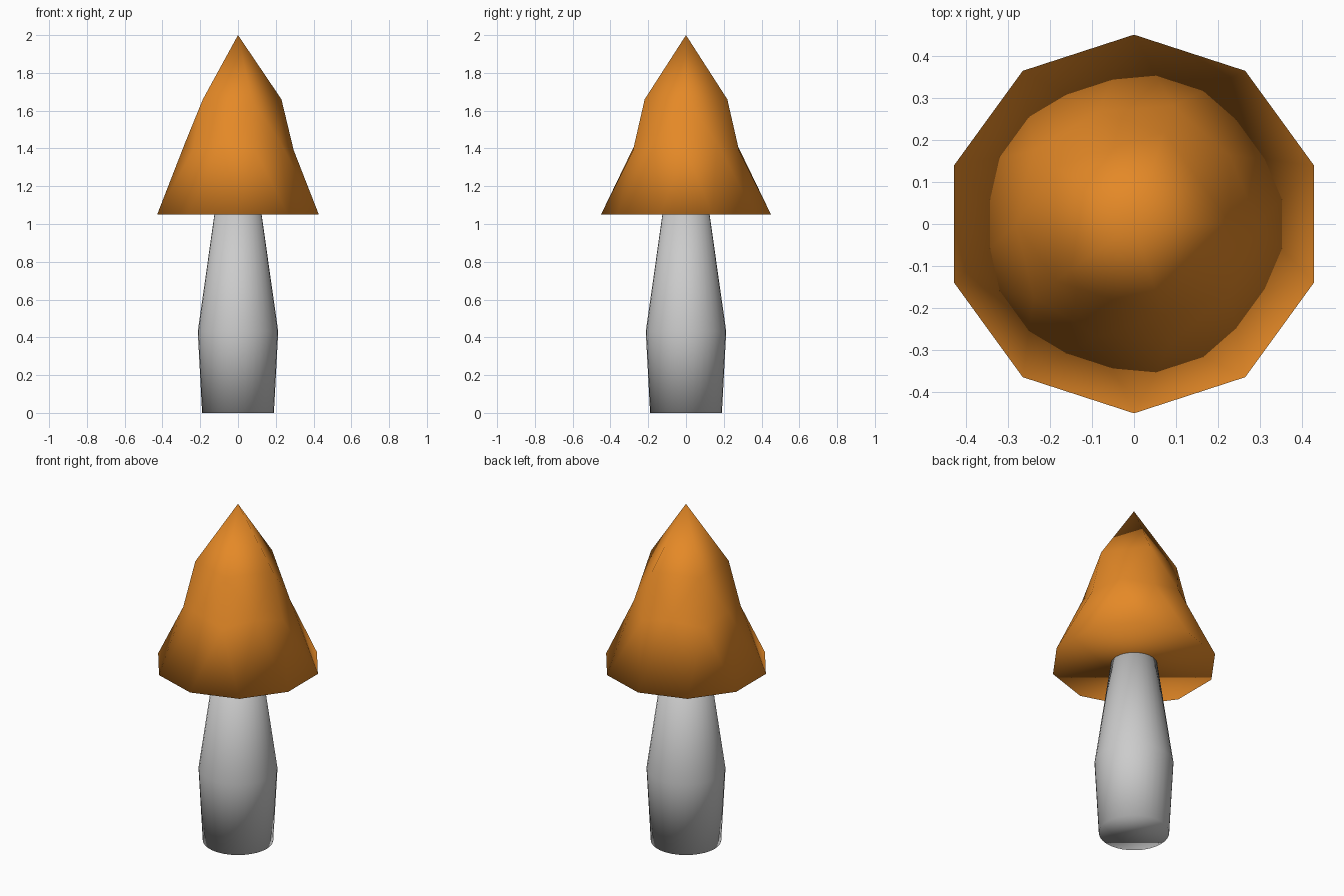
import bpy, bmesh, math

if "Cube" in bpy.data.objects:
    bpy.data.objects.remove(bpy.data.objects["Cube"])


def material(name, rgb):
    m = bpy.data.materials.new(name)
    m.diffuse_color = (*rgb, 1)
    m.use_nodes = True
    m.node_tree.nodes["Principled BSDF"].inputs["Base Color"].default_value = m.diffuse_color
    return m


def finish(bm, name, mat):
    """Turn a bmesh into a fully smooth-shaded object."""
    bmesh.ops.recalc_face_normals(bm, faces=bm.faces[:])
    for f in bm.faces:
        f.smooth = True
    me = bpy.data.meshes.new(name)
    bm.to_mesh(me)
    bm.free()
    me.materials.append(mat)
    ob = bpy.data.objects.new(name, me)
    bpy.context.collection.objects.link(ob)
    return ob


orange = material("cap orange", (0.78, 0.25, 0.02))
grey = material("stem grey", (0.6, 0.6, 0.6))

# Cap: upper half of an icosphere, each ring moved to a pointed bell profile
bm = bmesh.new()
bmesh.ops.create_icosphere(bm, subdivisions=2, radius=1)
bmesh.ops.delete(bm, geom=[v for v in bm.verts if v.co.z < -0.1], context='VERTS')
# sphere height: (new radius, new height)
rings = {0.0: (0.45, 1.05), 0.447: (0.295, 1.39), 0.526: (0.28, 1.43),
         0.851: (0.23, 1.66), 1.0: (0.0, 2.0)}
for v in bm.verts:
    level = min(rings, key=lambda z: abs(z - v.co.z))
    r, z = rings[level]
    a = math.atan2(v.co.y, v.co.x)
    v.co = (r * math.cos(a), r * math.sin(a), z)
bmesh.ops.contextual_create(bm, geom=[e for e in bm.edges if e.is_boundary])
finish(bm, "cap", orange)

# Stem: round profile, swollen at the lower third and narrowing into the cap
bm = bmesh.new()
SIDES = 32
loops = []
for r, z in [(0.19, 0.0), (0.213, 0.43), (0.118, 1.1)]:
    loops.append([bm.verts.new((r * math.cos(2 * math.pi * i / SIDES),
                                r * math.sin(2 * math.pi * i / SIDES), z))
                  for i in range(SIDES)])
for low, high in zip(loops, loops[1:]):
    for i in range(SIDES):
        j = (i + 1) % SIDES
        bm.faces.new((low[i], low[j], high[j], high[i]))
bm.faces.new(loops[0][::-1])
bm.faces.new(loops[-1])
finish(bm, "stem", grey)
